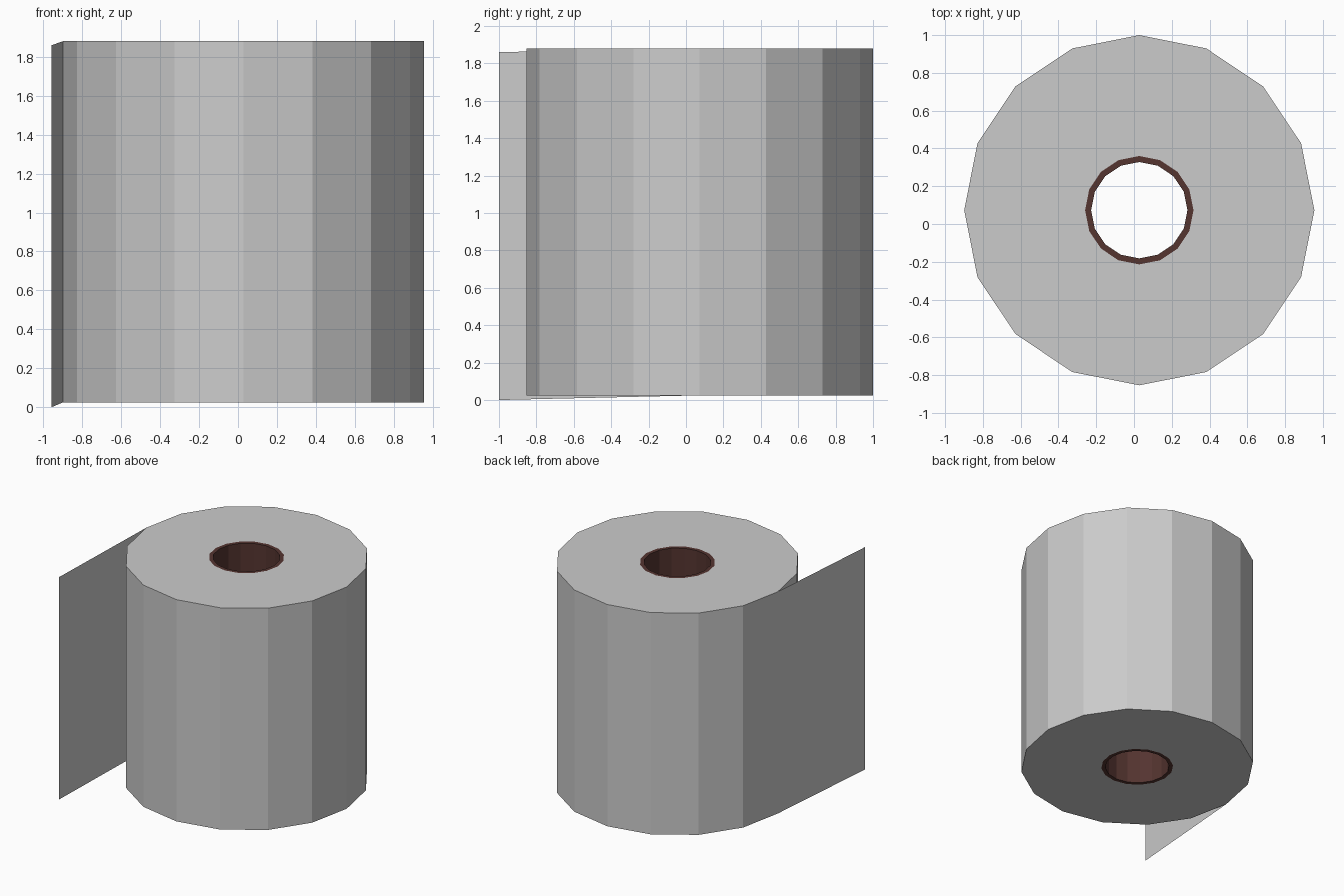
import bpy, math

if "Cube" in bpy.data.objects:
    bpy.data.objects.remove(bpy.data.objects["Cube"])

CX, CY = 0.028, 0.073      # roll axis
Z0, Z1 = 0.025, 1.88       # roll bottom and top
R_OUT, R_TUBE, R_HOLE = 0.927, 0.287, 0.255
SIDES = 16


def make_object(name, verts, faces):
    mesh = bpy.data.meshes.new(name)
    mesh.from_pydata(verts, [], faces)
    obj = bpy.data.objects.new(name, mesh)
    bpy.context.collection.objects.link(obj)
    return obj


def ring(name, r_out, r_in):
    """Hollow flat-sided cylinder around the roll axis."""
    profile = [(r_out, Z0), (r_out, Z1), (r_in, Z1), (r_in, Z0)]
    verts, faces = [], []
    for i in range(SIDES):
        a = 2 * math.pi * i / SIDES
        verts += [(CX + r * math.cos(a), CY + r * math.sin(a), z) for r, z in profile]
        j = (i + 1) % SIDES
        for k in range(4):
            m = (k + 1) % 4
            faces.append((i * 4 + k, j * 4 + k, j * 4 + m, i * 4 + m))
    return make_object(name, verts, faces)


# Wound paper
ring("paper_roll", R_OUT, R_TUBE)

# Cardboard core
core = ring("cardboard_tube", R_TUBE, R_HOLE)
brown = bpy.data.materials.new("cardboard")
brown.diffuse_color = (0.09, 0.035, 0.03, 1)
brown.use_nodes = True
brown.node_tree.nodes["Principled BSDF"].inputs["Base Color"].default_value = brown.diffuse_color
core.data.materials.append(brown)

# Loose end: a thin sheet leaving the left side, drooping slightly to the front
x0 = CX - R_OUT
make_object("loose_sheet",
            [(x0, CY, Z0), (x0, CY, Z1), (-0.957, -1.0, 1.86), (-0.957, -1.0, 0.0)],
            [(0, 1, 2, 3)])
